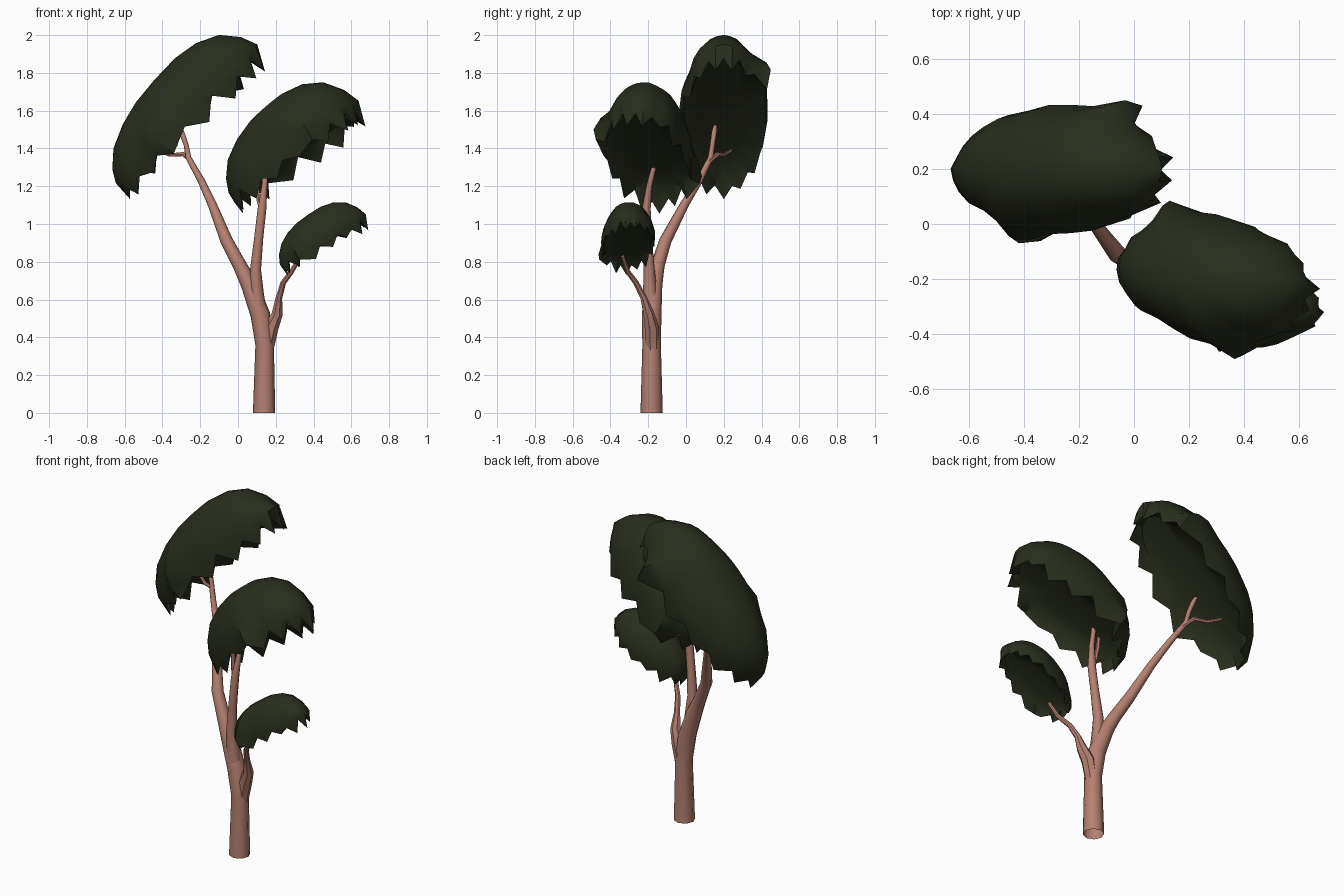
import bpy, bmesh, math, random
from mathutils import Vector, Matrix

if "Cube" in bpy.data.objects:
    bpy.data.objects.remove(bpy.data.objects["Cube"])

random.seed(4)


def material(name, col):
    m = bpy.data.materials.new(name)
    m.diffuse_color = (*col, 1)
    m.use_nodes = True
    m.node_tree.nodes["Principled BSDF"].inputs["Base Color"].default_value = m.diffuse_color
    return m


BARK = material("bark", (0.46, 0.215, 0.165))
LEAF = material("leaf_green", (0.021, 0.027, 0.0125))


def finish(name, bm, mat, angle):
    bmesh.ops.recalc_face_normals(bm, faces=bm.faces)
    me = bpy.data.meshes.new(name)
    bm.to_mesh(me)
    bm.free()
    me.materials.append(mat)
    ob = bpy.data.objects.new(name, me)
    bpy.context.collection.objects.link(ob)
    bpy.ops.object.select_all(action='DESELECT')
    ob.select_set(True)
    bpy.context.view_layer.objects.active = ob
    bpy.ops.object.shade_smooth_by_angle(angle=math.radians(angle))
    return ob


def bridge(bm, a, b):
    n = len(a)
    for i in range(n):
        bm.faces.new((a[i], a[(i + 1) % n], b[(i + 1) % n], b[i]))


def limb(name, pts, sides=8):
    """Tapered tube through points (x, y, z, radius), open at the root."""
    bm = bmesh.new()
    P = [Vector(p[:3]) for p in pts]
    rings = []
    for i, p in enumerate(P):
        d = (P[min(i + 1, len(P) - 1)] - P[max(i - 1, 0)]).normalized()
        if i == 0 and p.z == 0:
            d = Vector((0, 0, 1))
        ax = Vector((0, 1, 0))
        ax = (ax - d * ax.dot(d)).normalized()
        ay = d.cross(ax)
        rings.append([bm.verts.new(p + pts[i][3] * (ax * math.cos(t) + ay * math.sin(t)))
                      for t in (2 * math.pi * k / sides for k in range(sides))])
    for a, b in zip(rings, rings[1:]):
        bridge(bm, a, b)
    bm.faces.new(rings[-1])
    return finish(name, bm, BARK, 50)


def canopy(name, centre, tilt, yaw, a, b, h, spurs, teeth=15):
    """Tilted leafy dome with a ragged rim and a nearly flat underside."""
    n = teeth * 2
    bm = bmesh.new()
    M = (Matrix.Translation(centre) @ Matrix.Rotation(math.radians(yaw), 4, 'Z')
         @ Matrix.Rotation(-math.radians(tilt), 4, 'Y'))
    wob = [random.uniform(0.96, 1.03) for _ in range(n)]
    for s in spurs:                       # longer leaf clumps on the rim
        k = round(s / 360 * n) % n
        for d, f in ((-1, 1.04), (0, 1.25), (1, 1.04)):
            wob[(k + d) % n] = f
    drop = [random.uniform(-0.38, -0.2) if k % 2 else random.uniform(-0.12, 0.02)
            for k in range(n)]
    # (radius, height) of each ring; None marks the ragged rim
    profile = [(0.3, 0.98), (0.55, 0.88), (0.78, 0.68), (0.93, 0.38), (1.0, 0.1),
               (0.97, None), (0.84, 0.0), (0.5, 0.06)]
    rings = []
    for i, (r, z) in enumerate(profile):
        ring = []
        for k in range(n):
            t = 2 * math.pi * k / n
            w = 1 + (wob[k] - 1) * max(0, (r - 0.5) * 2)
            c, s = math.cos(t), math.sin(t)
            rr, zz = r, z
            if z is None:                 # rim tucks in at the upper end
                zz = drop[k]
                rr = r - 0.08 * max(c, 0)
            elif i < 5:                   # fuller crown at the upper end
                zz = z * (1 + 0.15 * c * r)
                rr = r * (1 + 0.04 * min(c, 0))
            ring.append(bm.verts.new(M @ Vector((a * rr * w * c, b * rr * w * s, h * zz))))
        rings.append(ring)
    for p, q in zip(rings, rings[1:]):
        bridge(bm, p, q)
    for ring, z in ((rings[0], 1.0), (rings[-1], 0.08)):
        top = bm.verts.new(M @ Vector((0, 0, h * z)))
        for k in range(n):
            bm.faces.new((ring[k], ring[(k + 1) % n], top))
    return finish(name, bm, LEAF, 55)


# Trunk running up into the long left branch
limb("trunk", [(0.138, -0.182, 0, 0.059), (0.141, -0.182, 0.36, 0.049),
               (0.118, -0.182, 0.52, 0.052), (0.06, -0.17, 0.68, 0.045),
               (0.01, -0.15, 0.78, 0.037), (-0.06, -0.11, 0.91, 0.033),
               (-0.135, -0.01, 1.1, 0.024), (-0.195, 0.07, 1.23, 0.019),
               (-0.262, 0.13, 1.35, 0.015), (-0.275, 0.14, 1.42, 0.013),
               (-0.3, 0.15, 1.49, 0.014), (-0.315, 0.155, 1.52, 0.01)])
limb("left_twig", [(-0.245, 0.12, 1.33, 0.013), (-0.29, 0.17, 1.37, 0.012),
                   (-0.36, 0.2, 1.365, 0.01), (-0.43, 0.24, 1.39, 0.008)], 6)

# Middle branch and its twig
limb("middle_branch", [(0.13, -0.185, 0.45, 0.04), (0.1, -0.19, 0.62, 0.038),
                       (0.093, -0.195, 0.76, 0.029), (0.11, -0.205, 0.93, 0.024),
                       (0.127, -0.21, 1.08, 0.023), (0.14, -0.195, 1.2, 0.015),
                       (0.147, -0.165, 1.32, 0.013)])
limb("middle_twig", [(0.125, -0.21, 1.07, 0.014), (0.108, -0.2, 1.13, 0.012),
                     (0.1, -0.19, 1.2, 0.012), (0.1, -0.18, 1.28, 0.01)], 6)

# Small right branch
limb("right_branch", [(0.15, -0.18, 0.33, 0.038), (0.175, -0.182, 0.45, 0.04),
                      (0.208, -0.198, 0.525, 0.03), (0.217, -0.225, 0.61, 0.018),
                      (0.24, -0.265, 0.69, 0.015), (0.285, -0.31, 0.75, 0.013),
                      (0.33, -0.335, 0.83, 0.01)], 7)

# Leaf canopies
canopy("left_canopy", (-0.252, 0.2, 1.565), 44, 0, 0.535, 0.23, 0.275, (63, 250))
canopy("middle_canopy", (0.305, -0.2, 1.382), 35, -12, 0.43, 0.228, 0.285, (122, 284))
canopy("right_canopy", (0.45, -0.305, 0.905), 29, 3, 0.267, 0.142, 0.165, (245,))
